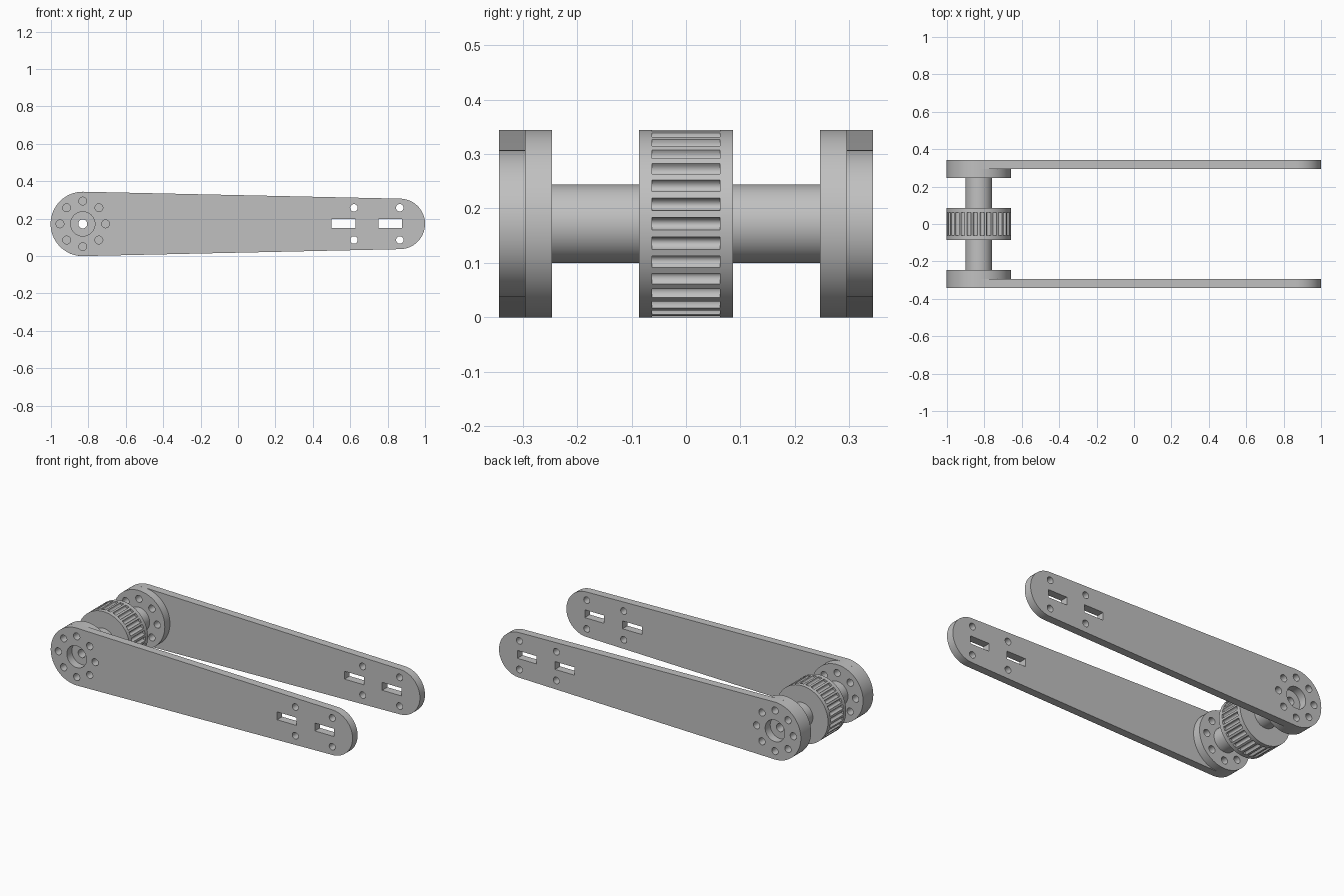
import bpy, bmesh
from math import sin, cos, pi, radians

cube = bpy.data.objects.get("Cube")
if cube:
    bpy.data.objects.remove(cube, do_unlink=True)

grey = bpy.data.materials.new("plain_grey")
grey.use_nodes = True
grey.diffuse_color = (0.53, 0.53, 0.53, 1)
grey.node_tree.nodes["Principled BSDF"].inputs["Base Color"].default_value = (0.53, 0.53, 0.53, 1)

HUB_X, HUB_Z, HUB_R = -0.83, 0.172, 0.172
TIP_X, TIP_R = 0.865, 0.135
BORE_R, RECESS_R, SHAFT_R = 0.024, 0.065, 0.072


def arc(cx, cz, r, start, end, n):
    return [(cx + r * cos(start + (end - start) * i / n),
             cz + r * sin(start + (end - start) * i / n)) for i in range(n + 1)]


def circle(cx, cz, r, n=32):
    return arc(cx, cz, r, 0, 2 * pi, n)[:-1]


def rectangle(x0, x1, z0, z1):
    return [(x0, z0), (x1, z0), (x1, z1), (x0, z1)]


def prisms(name, outlines, y0, y1):
    """Extrude closed x-z outlines between two y positions."""
    bm = bmesh.new()
    for outline in outlines:
        near = [bm.verts.new((x, y0, z)) for x, z in outline]
        far = [bm.verts.new((x, y1, z)) for x, z in outline]
        bm.faces.new(near)
        bm.faces.new(far[::-1])
        for i in range(len(near)):
            j = (i + 1) % len(near)
            bm.faces.new((near[j], near[i], far[i], far[j]))
    bmesh.ops.recalc_face_normals(bm, faces=bm.faces)
    mesh = bpy.data.meshes.new(name)
    bm.to_mesh(mesh)
    bm.free()
    obj = bpy.data.objects.new(name, mesh)
    bpy.context.collection.objects.link(obj)
    return obj


def part(name, outline, y0, y1, holes):
    """Make a solid plate, cut its holes, then shade it."""
    y0, y1 = sorted((y0, y1))
    obj = prisms(name, [outline], y0, y1)
    obj.data.materials.append(grey)
    cutter = prisms("hole_cutter", holes, y0 - 0.05, y1 + 0.05)
    cutter.hide_render = True
    mod = obj.modifiers.new("holes", "BOOLEAN")
    mod.operation = "DIFFERENCE"
    mod.solver = "EXACT"
    mod.object = cutter
    bpy.ops.object.select_all(action="DESELECT")
    bpy.context.view_layer.objects.active = obj
    obj.select_set(True)
    bpy.ops.object.modifier_apply(modifier=mod.name)
    bpy.data.objects.remove(cutter, do_unlink=True)
    bpy.ops.object.shade_smooth_by_angle(angle=radians(28))
    return obj


# Shared outlines
bore = circle(HUB_X, HUB_Z, BORE_R)
recess = circle(HUB_X, HUB_Z, RECESS_R, 48)
disc = circle(HUB_X, HUB_Z, HUB_R, 96)
bolt_holes = [circle(HUB_X + 0.122 * cos(k * pi / 4), HUB_Z + 0.122 * sin(k * pi / 4), 0.021, 24)
              for k in range(8)]
tip_holes = [circle(x, HUB_Z + s * 0.086, 0.02, 24) for x in (0.62, 0.865) for s in (-1, 1)]
slots = [rectangle(x, x + 0.128, 0.15, 0.197) for x in (0.5, 0.75)]

# Tapered arm: large round hub end, small round tip
tilt = (HUB_R - TIP_R) / (TIP_X - HUB_X)
arm = (arc(HUB_X, HUB_Z, HUB_R, pi / 2 - tilt, 3 * pi / 2 + tilt, 48)
       + arc(TIP_X, HUB_Z, TIP_R, -pi / 2 + tilt, pi / 2 - tilt, 48))

for side, label in ((-1, "front"), (1, "back")):
    part(label + "_arm", arm, side * 0.295, side * 0.343,
         [recess] + bolt_holes + tip_holes + slots)
    part(label + "_hub_flange", disc, side * 0.246, side * 0.295, [bore] + bolt_holes)
    part(label + "_pulley_rim", disc, side * 0.062, side * 0.086, [bore])

# Toothed belt pulley with rounded grooves
TEETH, DEPTH, HALF = 30, 0.014, 0.068
toothed = []
for k in range(TEETH):
    mid = 2 * pi * k / TEETH
    for i in range(9):
        t = pi * i / 8
        a, r = mid - HALF * cos(t), HUB_R - DEPTH * sin(t)
        toothed.append((HUB_X + r * cos(a), HUB_Z + r * sin(a)))
part("pulley_teeth", toothed, -0.062, 0.062, [bore])

# Hollow shaft joining the two hubs
part("shaft", circle(HUB_X, HUB_Z, SHAFT_R, 64), -0.26, 0.26, [bore])
